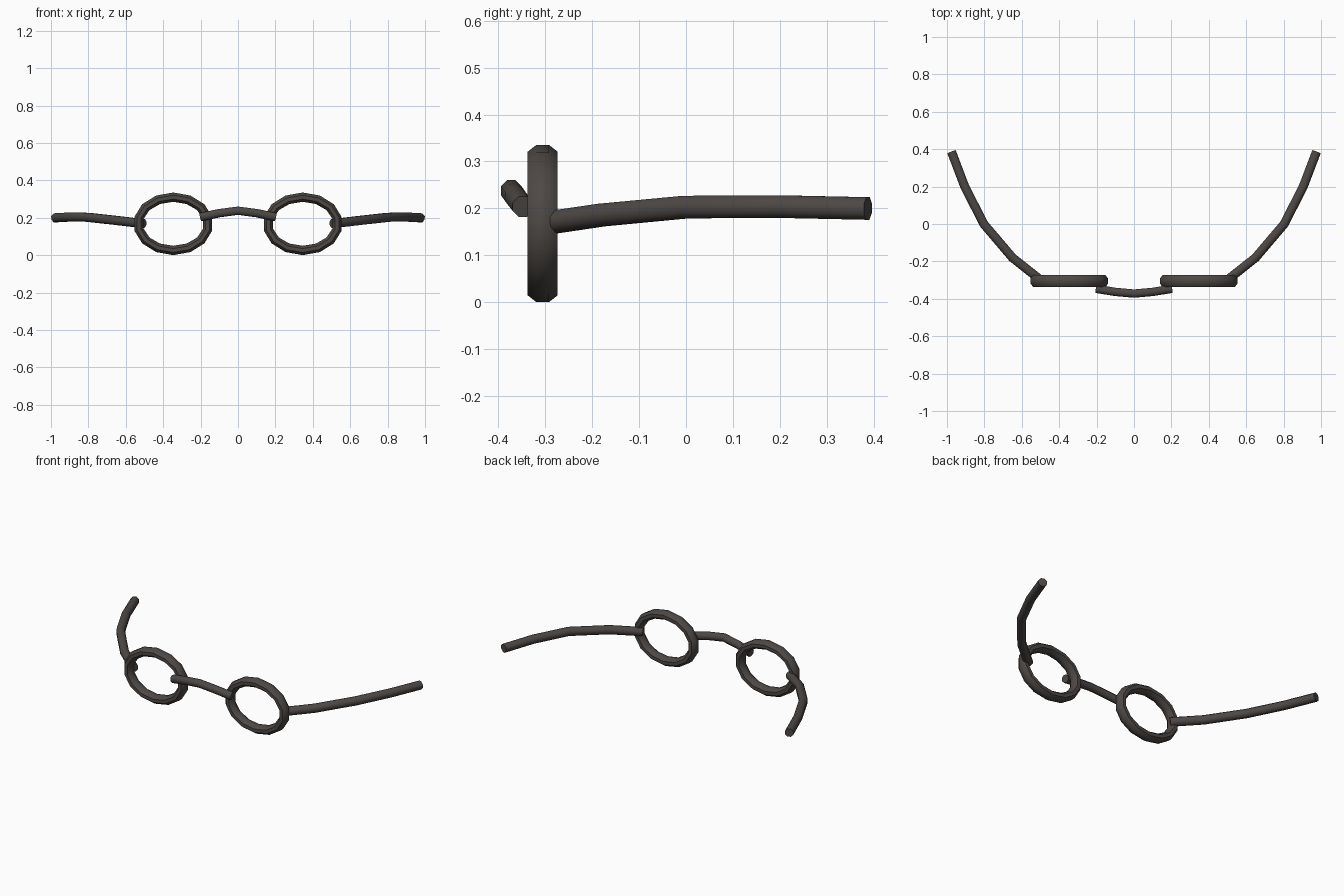
import bpy, bmesh, math
from mathutils import Vector

if "Cube" in bpy.data.objects:
    bpy.data.objects.remove(bpy.data.objects["Cube"])

mat = bpy.data.materials.new("dark_metal")
mat.diffuse_color = (0.075, 0.065, 0.06, 1)
mat.use_nodes = True
mat.node_tree.nodes["Principled BSDF"].inputs["Base Color"].default_value = mat.diffuse_color


def finish(name, bm, mirror=False):
    bmesh.ops.recalc_face_normals(bm, faces=bm.faces)
    me = bpy.data.meshes.new(name)
    bm.to_mesh(me)
    bm.free()
    me.materials.append(mat)
    ob = bpy.data.objects.new(name, me)
    bpy.context.collection.objects.link(ob)
    bpy.context.view_layer.objects.active = ob
    ob.select_set(True)
    bpy.ops.object.shade_smooth_by_angle(angle=math.radians(50))
    ob.select_set(False)
    if mirror:
        m = ob.modifiers.new("Mirror", 'MIRROR')
        m.use_mirror_merge = False
    return ob


def skin(rings, closed):
    """Join equal cross-section rings into a tube, capped when open."""
    bm = bmesh.new()
    vs = [[bm.verts.new(p) for p in r] for r in rings]
    n = len(vs[0])
    pairs = list(zip(vs, vs[1:])) + ([(vs[-1], vs[0])] if closed else [])
    for a, b in pairs:
        for i in range(n):
            j = (i + 1) % n
            bm.faces.new((a[i], a[j], b[j], b[i]))
    if not closed:
        bm.faces.new(vs[0])
        bm.faces.new(vs[-1])
    return bm


def rod(name, points, radius, sides, mirror=False):
    pts = [Vector(p) for p in points]
    rings = []
    for i, p in enumerate(pts):
        t = (pts[min(i + 1, len(pts) - 1)] - pts[max(i - 1, 0)]).normalized()
        u = t.cross(Vector((0, 0, 1))).normalized()
        v = u.cross(t)
        angles = [2 * math.pi * (k + 0.5) / sides for k in range(sides)]
        rings.append([p + radius * (u * math.cos(a) + v * math.sin(a)) for a in angles])
    return finish(name, skin(rings, False), mirror)


# Oval lens rims: 14 segments, eight-sided section
SEG, SIDES = 14, 8
rings = []
for s in range(SEG):
    a = 2 * math.pi * s / SEG
    ring = []
    for k in range(SIDES):
        b = 2 * math.pi * (k + 0.5) / SIDES
        dr = 0.027 * math.cos(b)
        ring.append((0.346 + (0.188 + dr) * math.sin(a),
                     -0.305 + 0.0345 * math.sin(b),
                     0.168 + (0.1425 + dr) * math.cos(a)))
    rings.append(ring)
finish("lens_rim", skin(rings, True), True)

# Arched nose bridge
rod("nose_bridge", [(-0.2, -0.347, 0.204), (-0.1, -0.363, 0.225), (0, -0.372, 0.238),
                    (0.1, -0.363, 0.225), (0.2, -0.347, 0.204)], 0.024, 8)

# Splayed temple arms
rod("temple_arm", [(0.505, -0.295, 0.169), (0.65, -0.18, 0.186), (0.803, 0, 0.203),
                   (0.905, 0.2, 0.204), (0.976, 0.387, 0.2)], 0.026, 8, True)
